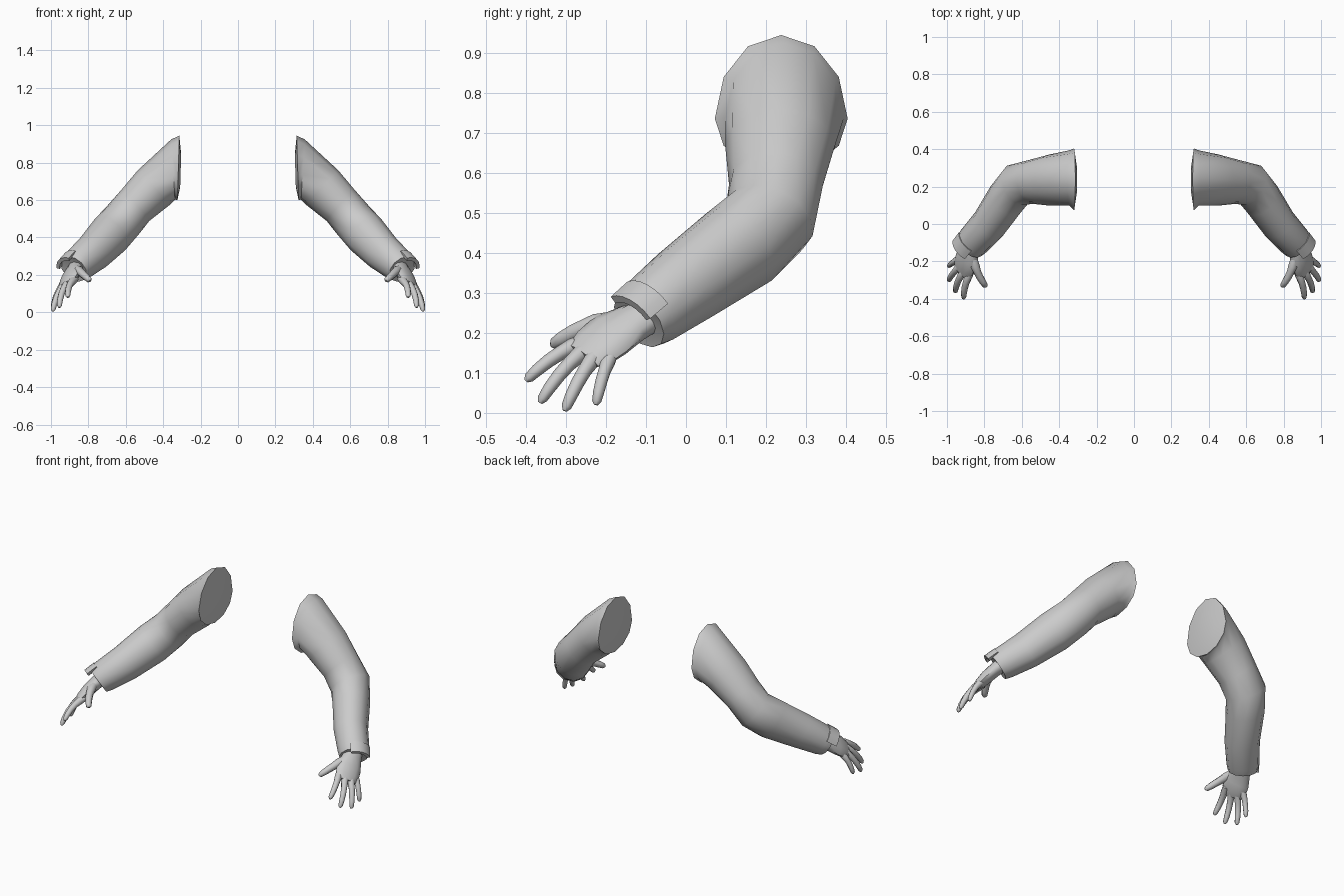
import bpy, bmesh, math
from mathutils import Vector

if "Cube" in bpy.data.objects:
    bpy.data.objects.remove(bpy.data.objects["Cube"])

grey = bpy.data.materials.new("plain grey")
grey.use_nodes = True
COLOR = (0.6, 0.6, 0.6, 1)
grey.diffuse_color = COLOR
grey.node_tree.nodes["Principled BSDF"].inputs["Base Color"].default_value = COLOR

HAND_ACROSS = Vector((0.65, 0.55, -0.52))
HAND_BACK = Vector((0.7, -0.17, 0.69))


def ring(center, normal, half_u, half_w, sides, across=None, crown=1.0):
    """Ellipse of points facing along normal; crown stretches its upper half."""
    n = Vector(normal).normalized()
    u = Vector(across) if across else n.cross(Vector((0, 0, 1)))
    u = (u - n * u.dot(n)).normalized()
    w = u.cross(n)
    points = []
    for i in range(sides):
        a = 2 * math.pi * i / sides
        rise = half_w * math.sin(a) * (crown if math.sin(a) > 0 else 1)
        points.append(Vector(center) + u * half_u * math.cos(a) + w * rise)
    return points


def loft(name, rings, angle=50):
    """Skin a list of rings, close both ends and mirror to the other arm."""
    bm = bmesh.new()
    loops = [[bm.verts.new(p) for p in r] for r in rings]
    for a, b in zip(loops, loops[1:]):
        for i in range(len(a)):
            j = (i + 1) % len(a)
            bm.faces.new((a[i], a[j], b[j], b[i]))
    bm.faces.new(loops[0])
    bm.faces.new(loops[-1])
    bmesh.ops.recalc_face_normals(bm, faces=bm.faces)
    mesh = bpy.data.meshes.new(name)
    bm.to_mesh(mesh)
    bm.free()
    mesh.materials.append(grey)
    obj = bpy.data.objects.new(name, mesh)
    bpy.context.collection.objects.link(obj)
    bpy.ops.object.select_all(action='DESELECT')
    obj.select_set(True)
    bpy.context.view_layer.objects.active = obj
    bpy.ops.object.shade_smooth_by_angle(angle=math.radians(angle))
    obj.modifiers.new("Mirror", 'MIRROR').use_mirror_merge = False


# Sleeve: slightly domed shoulder end, bent elbow, cuff folded in at the wrist
FOREARM = Vector((0.53, -0.65, -0.55)).normalized()
CUFF = Vector((0.86, -0.095, 0.25))
sleeve = [
    ((0.307, 0.238, 0.74), (1, 0, 0.03), 0.08, 0.07, 1.5),
    ((0.32, 0.238, 0.735), (1, 0, 0.03), 0.166, 0.135, 1.55),
    ((0.345, 0.246, 0.735), (1, 0, -0.06), 0.148, 0.133, 1.43),
    ((0.45, 0.235, 0.667), (0.73, 0, -0.68), 0.137, 0.126, 1.0),
    ((0.55, 0.225, 0.57), (0.73, -0.07, -0.68), 0.118, 0.112, 1.0),
    ((0.625, 0.208, 0.487), (0.66, -0.35, -0.66), 0.117, 0.12, 0.92),
    ((0.685, 0.133, 0.417), (0.55, -0.6, -0.57), 0.107, 0.122, 0.97),
    ((0.775, 0.0, 0.32), FOREARM, 0.097, 0.106, 1.0),
    (CUFF, FOREARM, 0.09, 0.092, 0.98),
    (CUFF + FOREARM * 0.035, FOREARM, 0.083, 0.08, 1.0),
    (CUFF + FOREARM * 0.03, FOREARM, 0.058, 0.055, 1.0),
]
loft("sleeve", [ring(c, n, hu, hw, 12, crown=k) for c, n, hu, hw, k in sleeve])

# Cuff strap: a raised flap on the upper outer part of the cuff
bands = [ring(CUFF + FOREARM * d, FOREARM, r, r, 24)[5:12]
         for d, r in ((-0.005, 0.08), (-0.005, 0.094), (0.062, 0.092), (0.062, 0.072))]
loft("cuff_strap", list(zip(*bands)), angle=35)

# Palm
palm = [
    ((0.862, -0.098, 0.243), (0.5, -0.65, -0.55), 0.052, 0.042),
    ((0.878, -0.14, 0.222), (0.35, -0.78, -0.5), 0.06, 0.038),
    ((0.895, -0.19, 0.193), (0.28, -0.82, -0.49), 0.075, 0.036),
    ((0.91, -0.23, 0.163), (0.28, -0.75, -0.55), 0.072, 0.03),
    ((0.923, -0.258, 0.142), (0.33, -0.7, -0.6), 0.058, 0.018),
]
loft("palm", [ring(*p, 12, across=HAND_ACROSS) for p in palm])


def digit(name, base, tip, radius, arch):
    """Tapered, slightly arched finger with a rounded tip."""
    base, tip = Vector(base), Vector(tip)
    axis = tip - base
    profile = ((-0.3, 1.0), (0, 1.12), (0.25, 0.95), (0.5, 0.9),
               (0.75, 0.82), (0.93, 0.68), (1.0, 0.3))
    rings = []
    for t, r in profile:
        lift = HAND_BACK * arch * (1 - (2 * t - 1) ** 2)
        direction = axis + HAND_BACK * arch * 4 * (1 - 2 * t)
        rings.append(ring(base + axis * t + lift, direction, radius * r,
                          radius * r, 8, across=HAND_ACROSS))
    loft(name, rings)


# Fingers and thumb
digit("index_finger", (0.887, -0.285, 0.165), (0.91, -0.4, 0.08), 0.019, 0.01)
digit("middle_finger", (0.918, -0.265, 0.147), (0.955, -0.365, 0.025), 0.019, 0.012)
digit("ring_finger", (0.94, -0.235, 0.132), (0.99, -0.303, 0.005), 0.019, 0.01)
digit("little_finger", (0.95, -0.195, 0.128), (0.99, -0.225, 0.02), 0.017, 0.008)
digit("thumb", (0.85, -0.225, 0.222), (0.79, -0.335, 0.168), 0.023, 0.008)
